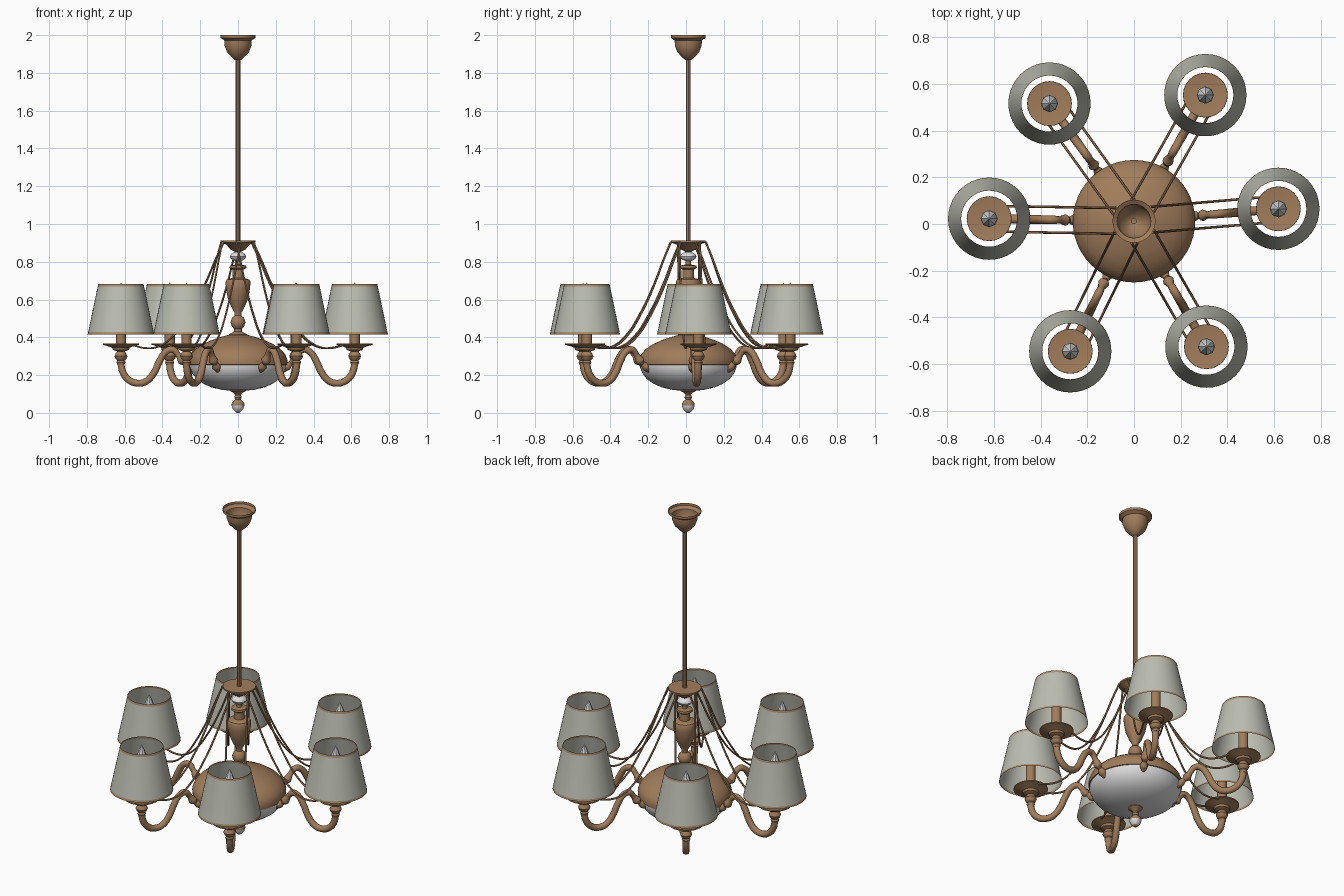
import bpy, bmesh, math

if "Cube" in bpy.data.objects:
    bpy.data.objects.remove(bpy.data.objects["Cube"])

CY = 0.012                                    # centre of the body in y
ANGLES = [4.9, 60.5, 125.7, 179.0, 243.9, 300.0]   # directions of the arms
REACH = 0.62                                  # distance of each lamp from the axis


def material(name, rgb):
    m = bpy.data.materials.new(name)
    m.diffuse_color = (*rgb, 1)
    m.use_nodes = True
    m.node_tree.nodes["Principled BSDF"].inputs["Base Color"].default_value = m.diffuse_color
    return m


BRONZE = material("bronze", (0.36, 0.205, 0.105))
TRIM = material("tan_trim", (0.40, 0.27, 0.15))
FABRIC = material("grey_fabric", (0.50, 0.51, 0.44))
GLASS = material("white_glass", (0.72, 0.72, 0.73))
BULB = material("bulb_silver", (0.66, 0.67, 0.68))


def lathe(name, profile, mats, segs=32, at=(0, CY), rule=None):
    """Spin a list of (radius, z) points round a vertical axis."""
    bm = bmesh.new()
    rings = []
    for r, z in profile:
        if r == 0:
            rings.append([bm.verts.new((0, 0, z))] * segs)
        else:
            rings.append([bm.verts.new((r * math.cos(2 * math.pi * i / segs),
                                        r * math.sin(2 * math.pi * i / segs), z))
                          for i in range(segs)])
    for a, b in zip(rings, rings[1:]):
        for i in range(segs):
            j = (i + 1) % segs
            corners = list(dict.fromkeys((a[i], a[j], b[j], b[i])))
            face = bm.faces.new(corners)
            if rule:
                face.material_index = rule(face.calc_center_median().z)
    bmesh.ops.recalc_face_normals(bm, faces=bm.faces)
    me = bpy.data.meshes.new(name)
    bm.to_mesh(me)
    bm.free()
    for m in mats:
        me.materials.append(m)
    ob = bpy.data.objects.new(name, me)
    ob.location = (at[0], at[1], 0)
    bpy.context.collection.objects.link(ob)
    return ob


def tube(name, points, radius, mat, res=2, scales=None, steps=5):
    """Round tube along a smooth path."""
    cu = bpy.data.curves.new(name, 'CURVE')
    cu.dimensions = '3D'
    cu.bevel_depth = radius
    cu.bevel_resolution = res
    cu.resolution_u = steps
    cu.use_fill_caps = True
    sp = cu.splines.new('BEZIER')
    sp.bezier_points.add(len(points) - 1)
    for i, (bp, p) in enumerate(zip(sp.bezier_points, points)):
        bp.co = p
        bp.handle_left_type = bp.handle_right_type = 'AUTO'
        bp.radius = scales[i] if scales else 1
    cu.materials.append(mat)
    ob = bpy.data.objects.new(name, cu)
    bpy.context.collection.objects.link(ob)
    bpy.ops.object.select_all(action='DESELECT')
    ob.select_set(True)
    bpy.context.view_layer.objects.active = ob
    bpy.ops.object.convert(target='MESH')


def polar(deg, r, z, off=0):
    """Point at distance r along an arm direction, shifted sideways by off."""
    a = math.radians(deg)
    return (r * math.cos(a) - off * math.sin(a),
            CY + r * math.sin(a) + off * math.cos(a), z)


# ceiling cup (open at the top) and hanging rod
lathe("ceiling_cup", [(.092, 2.0), (.092, 1.985), (.072, 1.972), (.071, 1.945),
                      (.058, 1.91), (.035, 1.885), (.016, 1.868), (0, 1.865)], [BRONZE])
lathe("hanging_rod", [(0, 1.9), (.013, 1.9), (.013, .88), (0, .88)], [BRONZE], 8)

# central column: top plate, glass bead, vase
lathe("top_plate", [(0, .912), (.092, .912), (.092, .903), (.06, .89), (.04, .865),
                    (.018, .855), (.014, .845), (0, .845)], [BRONZE])
lathe("glass_bead", [(0, .852), (.022, .85), (.038, .84), (.043, .828), (.038, .816),
                     (.022, .806), (0, .804)], [GLASS])
lathe("column_vase", [(0, .81), (.015, .81), (.015, .785), (.043, .78), (.045, .768),
                      (.03, .758), (.03, .715), (.06, .705), (.066, .695), (.064, .66),
                      (.055, .61), (.035, .56), (.018, .53), (.018, .515), (.032, .503),
                      (.04, .48), (.032, .457), (.02, .445), (.022, .43), (.05, .415),
                      (.05, .40), (0, .40)], [BRONZE])

# body: metal dome above, glass bowl below
lathe("body_dome", [(0, .415), (.05, .413), (.09, .402), (.14, .385), (.185, .365),
                    (.225, .338), (.25, .31), (.262, .28), (.26, .255), (.245, .25)],
      [BRONZE], 48)
lathe("glass_bowl", [(.255, .26), (.255, .24), (.243, .21), (.22, .18), (.185, .155),
                     (.14, .135), (.08, .121), (0, .116)], [GLASS], 48)

# bottom finial
lathe("bottom_finial", [(0, .125), (.04, .125), (.042, .116), (.022, .106), (.015, .095),
                        (.02, .082), (.015, .07), (.022, .064), (.033, .052), (.034, .038),
                        (.028, .02), (.016, .008), (.008, 0), (0, 0)], [BRONZE, GLASS], 20,
      rule=lambda z: 1 if .008 < z < .03 else 0)

# profiles in (distance from axis, height) for arms and wires
ARM = [(.235, .225), (.26, .245), (.28, .262), (.295, .276), (.315, .305), (.345, .335),
       (.38, .325), (.415, .275), (.445, .212), (.485, .168), (.53, .157), (.575, .172),
       (.607, .21), (.62, .265), (.62, .29)]
ARM_SCALE = [.8, 1.2, .7, 1.3, .8, .95, .95] + [1] * 8
WIRE = [(.075, .905), (.115, .82), (.175, .68), (.26, .52), (.34, .41), (.42, .352),
        (.49, .343), (.555, .358)]

for deg in ANGLES:
    x, y, _ = polar(deg, REACH, 0)
    at = (x, y)
    # S-shaped arm with beads at its root
    tube("arm", [polar(deg, r, z) for r, z in ARM], .019, BRONZE, 3, ARM_SCALE)
    # two draped wires for each lamp
    for side in (-1, 1):
        tube("draped_wire", [polar(deg, r, z, side * .055) for r, z in WIRE],
             .0055, BRONZE, 1)
    # drip dish with turned stem, and candle sleeve
    lathe("drip_dish", [(0, .362), (.05, .362), (.095, .368), (.096, .361), (.065, .352),
                        (.046, .345), (.042, .333), (.02, .326), (.028, .315),
                        (.034, .30), (.028, .285), (.019, .277), (.024, .268),
                        (.019, .255), (0, .255)], [BRONZE], 24, at)
    lathe("candle_sleeve", [(0, .54), (.027, .54), (.027, .36), (0, .36)],
          [BRONZE], 16, at)
    # faceted candle bulb
    lathe("bulb", [(0, .535), (.022, .535), (.037, .575), (.034, .605), (.015, .66),
                   (0, .69)], [BULB], 8, at)
    # open fabric shade with trim bands
    lathe("lamp_shade", [(.176, .415), (.1735, .427), (.1225, .670), (.12, .683)],
          [FABRIC, TRIM], 40, at, rule=lambda z: 1 if z < .425 or z > .672 else 0)

# smooth shading, keeping hard edges; bulbs stay faceted
bpy.ops.object.select_all(action='DESELECT')
for ob in bpy.data.objects:
    if not ob.name.startswith("bulb"):
        ob.select_set(True)
        bpy.context.view_layer.objects.active = ob
bpy.ops.object.shade_smooth_by_angle(angle=math.radians(40))
